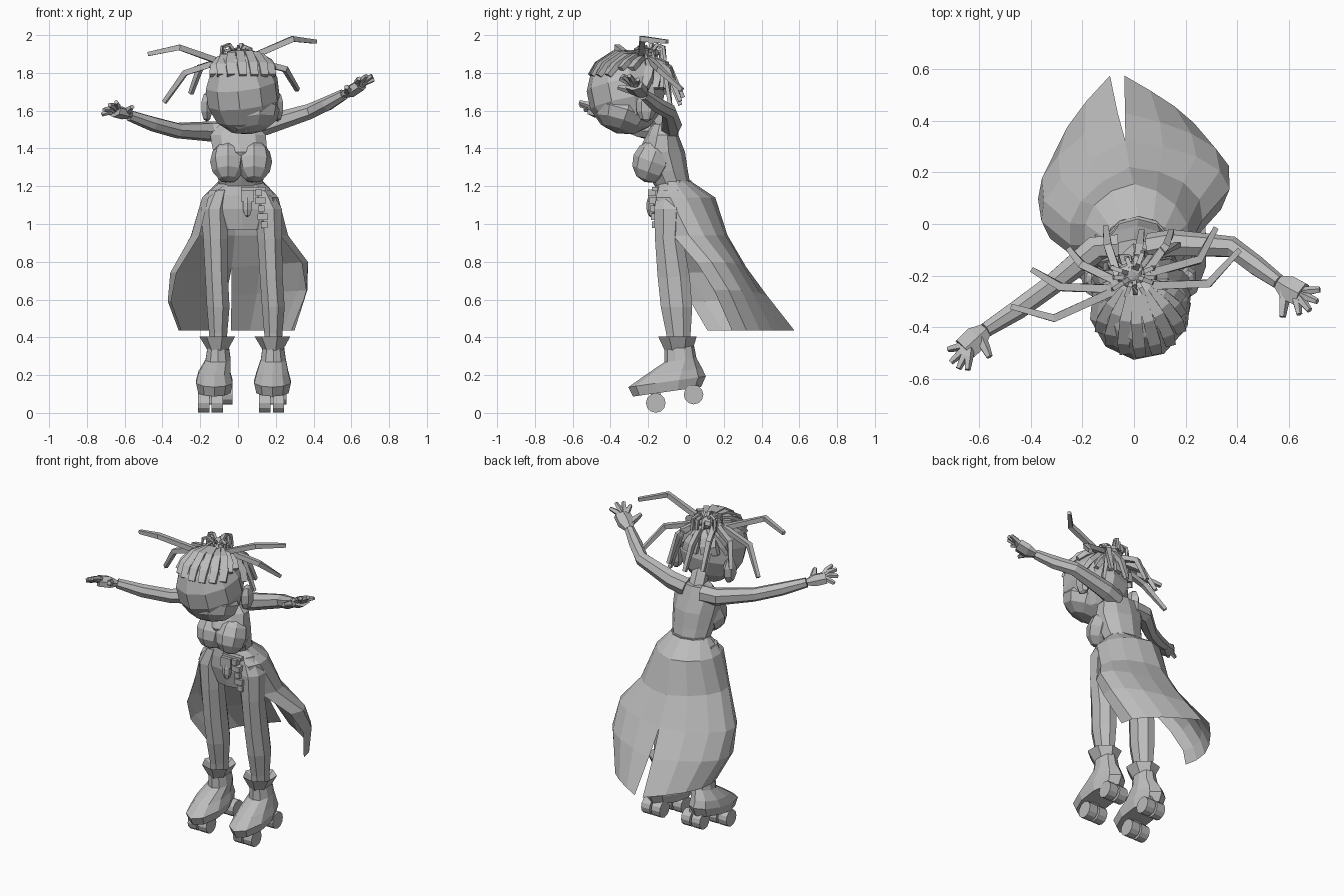
import bpy, bmesh, math, random
from mathutils import Vector, Matrix

old = bpy.data.objects.get("Cube")
if old:
    bpy.data.objects.remove(old, do_unlink=True)
random.seed(4)

grey = bpy.data.materials.new("plain_grey")
grey.use_nodes = True
tone = (0.5, 0.5, 0.5, 1)
grey.diffuse_color = tone
grey.node_tree.nodes["Principled BSDF"].inputs["Base Color"].default_value = tone


def finish(name, bm, closed=True):
    if closed:
        bmesh.ops.recalc_face_normals(bm, faces=bm.faces)
    mesh = bpy.data.meshes.new(name)
    bm.to_mesh(mesh)
    bm.free()
    mesh.materials.append(grey)
    ob = bpy.data.objects.new(name, mesh)
    bpy.context.collection.objects.link(ob)


def skin(name, rings):
    """Join equal rings of points into a closed low-poly body."""
    bm = bmesh.new()
    vs = [[bm.verts.new(p) for p in ring] for ring in rings]
    n = len(vs[0])
    for a, b in zip(vs, vs[1:]):
        for i in range(n):
            j = (i + 1) % n
            bm.faces.new((a[i], a[j], b[j], b[i]))
    bm.faces.new(vs[0][::-1])
    bm.faces.new(vs[-1])
    finish(name, bm)


def stack(name, levels, n=8, tilt=0):
    """Levels are (cx, cy, z, rx, ry) ellipses; tilt lifts the back."""
    rings = []
    for cx, cy, z, rx, ry in levels:
        ring = []
        for i in range(n):
            a = math.tau * (i + 0.5) / n
            y = ry * math.sin(a)
            ring.append((cx + rx * math.cos(a), cy + y, z + tilt * y))
        rings.append(ring)
    skin(name, rings)


def tube(name, pts, radii, n=6, flat=1.0):
    pts = [Vector(p) for p in pts]
    rings = []
    for k, p in enumerate(pts):
        d = (pts[min(k + 1, len(pts) - 1)] - pts[max(k - 1, 0)]).normalized()
        ref = Vector((0, 0, 1)) if abs(d.z) < 0.9 else Vector((0, 1, 0))
        side = d.cross(ref).normalized()
        up = side.cross(d)
        r = radii[k] if isinstance(radii, (list, tuple)) else radii
        rings.append([p + r * (math.cos(a) * side + flat * math.sin(a) * up)
                      for a in (math.tau * (i + 0.5) / n for i in range(n))])
    skin(name, rings)


def ball(name, centre, size, turn=(0, 0, 0), u=10, v=7):
    bm = bmesh.new()
    bmesh.ops.create_uvsphere(bm, u_segments=u, v_segments=v, radius=1)
    m = Matrix.Translation(centre)
    for angle, axis in zip(turn, "XYZ"):
        m = m @ Matrix.Rotation(angle, 4, axis)
    bmesh.ops.transform(bm, matrix=m @ Matrix.Diagonal((*size, 1)), verts=bm.verts)
    finish(name, bm)


def box(name, centre, size):
    bm = bmesh.new()
    bmesh.ops.create_cube(bm, size=1)
    bmesh.ops.transform(bm, matrix=Matrix.Translation(centre) @ Matrix.Diagonal((*size, 1)), verts=bm.verts)
    finish(name, bm)


# Torso, bust, neck and hips
stack("torso", [(.015, -.07, 1.2, .118, .095), (.015, -.1, 1.28, .135, .11),
                (.012, -.13, 1.38, .15, .125), (0, -.125, 1.47, .155, .085),
                (0, -.12, 1.53, .1, .06)], 10)
for name, x in (("right_breast", -.052), ("left_breast", .085)):
    ball(name, (x, -.18, 1.33), (.096, .104, .115), (-.35, 0, 0), 8, 6)
tube("neck", [(0, -.1, 1.47), (.01, -.16, 1.57), (.02, -.24, 1.64)], .052)
stack("hips", [(.025, -.085, .97, .12, .06), (.02, -.08, 1.08, .185, .09),
               (.018, -.07, 1.15, .16, .1), (.015, -.065, 1.23, .12, .095)], 10)

# Legs and roller boots
for side, x0, x1, front_x, rear_x in (("right", -.125, -.105, -.145, -.095),
                                      ("left", .16, .187, .178, .19)):
    dx = x1 - x0
    stack(side + "_leg", [(x1, -.035, .32, .045, .065), (x1, -.04, .42, .052, .07),
                          (x1, -.05, .56, .065, .09), (x0 + dx * .6, -.065, .72, .065, .092),
                          (x0 + dx * .3, -.09, .92, .07, .08), (x0, -.085, 1.08, .078, .09),
                          (x0 * .75, -.075, 1.18, .06, .08)], 8)
    stack(side + "_cuff", [(x1, -.04, .33, .055, .075), (x1, -.045, .405, .1, .105),
                           (x1, -.04, .37, .05, .07)], 7)
    x = (x1 + front_x) / 2
    stack(side + "_boot", [(x, -.1, .112, .09, .18), (x, -.1, .165, .102, .205),
                           (x, -.07, .215, .088, .155), (x1, -.03, .28, .07, .085),
                           (x1, -.035, .345, .06, .078)], 10, .14)
    for end, y, z, xc in (("front", -.16, .053, front_x), ("rear", .04, .097, rear_x)):
        for s, tag in ((-1, "outer"), (1, "inner")):
            c = xc + s * .036
            skin(f"{side}_{end}_{tag}_wheel",
                 [[(c + h, y + .052 * math.cos(a), z + .052 * math.sin(a))
                   for a in (math.tau * i / 12 for i in range(12))] for h in (-.03, .03)])
        box(f"{side}_{end}_truck", (xc, y, z + .03), (.05, .05, .07))

# Open-fronted skirt in two halves, parted at the back and swung to one side:
# height, half width, centre y, back y, wrap angle
SKIRT = [(1.225, .12, -.06, .028, 150), (1.14, .205, -.05, .155, 125), (.94, .26, 0, .22, 125),
         (.77, .365, .08, .32, 115), (.62, .37, .14, .43, 105), (.435, .3, .2, .575, 95)]
for side, s in (("right", -1), ("left", 1)):
    bm = bmesh.new()
    grid = []
    for k, (z, w, yc, back, wrap) in enumerate(SKIRT):
        f = k / 5
        row = []
        for i in range(6):
            a = math.radians(wrap) * i / 5
            bend = (1 - f) * math.cos(a) + f * (1 - a / (math.pi / 2))
            seam = -.065 * f + s * .028 * max(0, k - 3) / 2
            x = .015 * (1 - f) + seam * max(0, math.cos(a)) + s * w * math.sin(a)
            swing = s * math.sin(a) * math.sin(math.pi * min(f, .75) / 1.5)
            lift = .03 * swing if k in (3, 4) else 0
            row.append(bm.verts.new((x, yc + (back - yc) * bend + .065 * swing * (k > 1), z + lift)))
        grid.append(row)
    for a, b in zip(grid, grid[1:]):
        for i in range(5):
            f4 = (a[i], b[i], b[i + 1], a[i + 1])
            bm.faces.new(f4 if s > 0 else f4[::-1])
    finish(side + "_skirt_panel", bm, False)

# Arms and hands
ARMS = {
    "right": ([(-.06, -.09, 1.49), (-.15, -.095, 1.49), (-.32, -.235, 1.495),
               (-.45, -.33, 1.53), (-.575, -.41, 1.575)], (-.635, -.465, 1.595),
              [(-.72, -.485, 1.58), (-.71, -.535, 1.605), (-.68, -.56, 1.63), (-.645, -.565, 1.645)],
              (-.56, -.515, 1.62)),
    "left": ([(.06, -.09, 1.5), (.15, -.075, 1.525), (.38, -.09, 1.595),
              (.47, -.16, 1.635), (.56, -.225, 1.685)], (.625, -.265, 1.715),
             [(.72, -.255, 1.765), (.71, -.3, 1.785), (.68, -.335, 1.785), (.64, -.35, 1.77)],
             (.575, -.36, 1.725))}
for side, (path, palm, tips, thumb) in ARMS.items():
    tube(side + "_arm", path, [.055, .054, .042, .04, .03], 7)
    wrist, palm = Vector(path[-1]), Vector(palm)
    tube(side + "_palm", [wrist, wrist.lerp(palm, .6), palm.lerp(Vector(tips[1]), .3)],
         [.03, .056, .054], 6, .6)
    for i, tip in enumerate(tips):
        tip = Vector(tip)
        mid = palm.lerp(tip, .5) + Vector((0, 0, .01))
        tube(f"{side}_finger_{i + 1}", [palm.lerp(tip, .1), mid, tip], [.02, .018, .012], 5)
    base = wrist.lerp(palm, .4)
    tube(side + "_thumb", [base, base.lerp(Vector(thumb), .6), thumb], [.024, .02, .013], 5)

# Head, chin and ears
HEAD = Vector((.025, -.32, 1.695))
SIZE = Vector((.2, .207, .224))
ball("head", HEAD, SIZE, (.2, -.12, -.1))
ball("chin", (.06, -.34, 1.59), (.165, .15, .11), (-.3, -.15, 0), 9, 6)
for side, x in (("right", -.165), ("left", .21)):
    ball(side + "_ear", (x, -.21, 1.62), (.035, .055, .08), (0, 0, 0), 6, 5)


# Braided rows drawn back over the scalp to the topknot
def on_head(d, lift):
    d = d.normalized()
    return HEAD + Vector([d[i] * SIZE[i] * lift for i in range(3)])


KNOT = Vector((-.1, .5, .85)).normalized()
for i in range(17):
    a = math.radians(-60 + 20 * i)
    front = math.cos(a)
    low = .45 if front > .4 else (.7 if front > -.4 else .1)
    start = Vector((math.sin(a), -front, low)).normalized()
    path = [on_head(start.lerp(KNOT, t), .985) for t in (0, .25, .5, .75, .97)]
    tube(f"braid_row_{i + 1}", path, [.028, .034, .03, .024, .014], 4, .65)

# Long loose locks
ROOT = Vector((0, -.2, 1.885))
LOCKS = [((.06, -.24, 1.88), (.29, -.23, 1.98), (.41, -.1, 1.965)),
         ((-.1, -.27, 1.86), (-.31, -.365, 1.935), (-.475, -.32, 1.9)),
         ((-.1, -.25, 1.86), (-.28, -.245, 1.8), (-.39, -.18, 1.645)),
         ((.06, -.19, 1.87), (.25, -.14, 1.82), (.315, -.02, 1.71)),
         ((-.06, -.2, 1.88), (-.1, -.09, 1.83), (-.11, -.015, 1.67)),
         ((.01, -.18, 1.88), (.02, -.09, 1.78), (.03, -.03, 1.63)),
         ((.05, -.18, 1.88), (.12, -.09, 1.82), (.145, -.03, 1.65)),
         ((-.07, -.22, 1.87), (-.2, -.16, 1.83), (-.25, -.1, 1.69)),
         ((.04, -.2, 1.88), (.1, -.11, 1.85), (.17, -.08, 1.6))]
for i, pts in enumerate(LOCKS):
    tube(f"loose_lock_{i + 1}", (ROOT,) + pts, [.016, .022, .021, .015], 4)

# Topknot of short looped locks
ball("topknot", (-.01, -.2, 1.89), (.06, .06, .04), (.4, 0, 0), 7, 5)
for i in range(12):
    a = math.tau * i / 12 + random.uniform(-.2, .2)
    d = Vector((math.cos(a), math.sin(a), 0))
    lift = Vector((0, 0, random.uniform(.03, .075)))
    r = random.uniform(.06, .095)
    tube(f"topknot_loop_{i + 1}", [ROOT, ROOT + d * r * .6 + lift, ROOT + d * r + lift * .8,
                                   ROOT + d * r * 1.1 - lift * .3], .012, 4)

# Belt charms: a pouch, a pendant and a hanging chain
box("belt_clip", (.08, -.165, 1.185), (.13, .03, .02))
box("charm_block", (.05, -.175, 1.15), (.07, .05, .06))
ball("charm_drop", (.05, -.185, 1.095), (.028, .025, .06), (0, 0, 0), 6, 5)
for i in range(5):
    w = .035 + .02 * (i % 2)
    box(f"chain_link_{i + 1}", (.11 + .007 * i, -.18 + .005 * i, 1.165 - .042 * i), (w, .04, .034))
